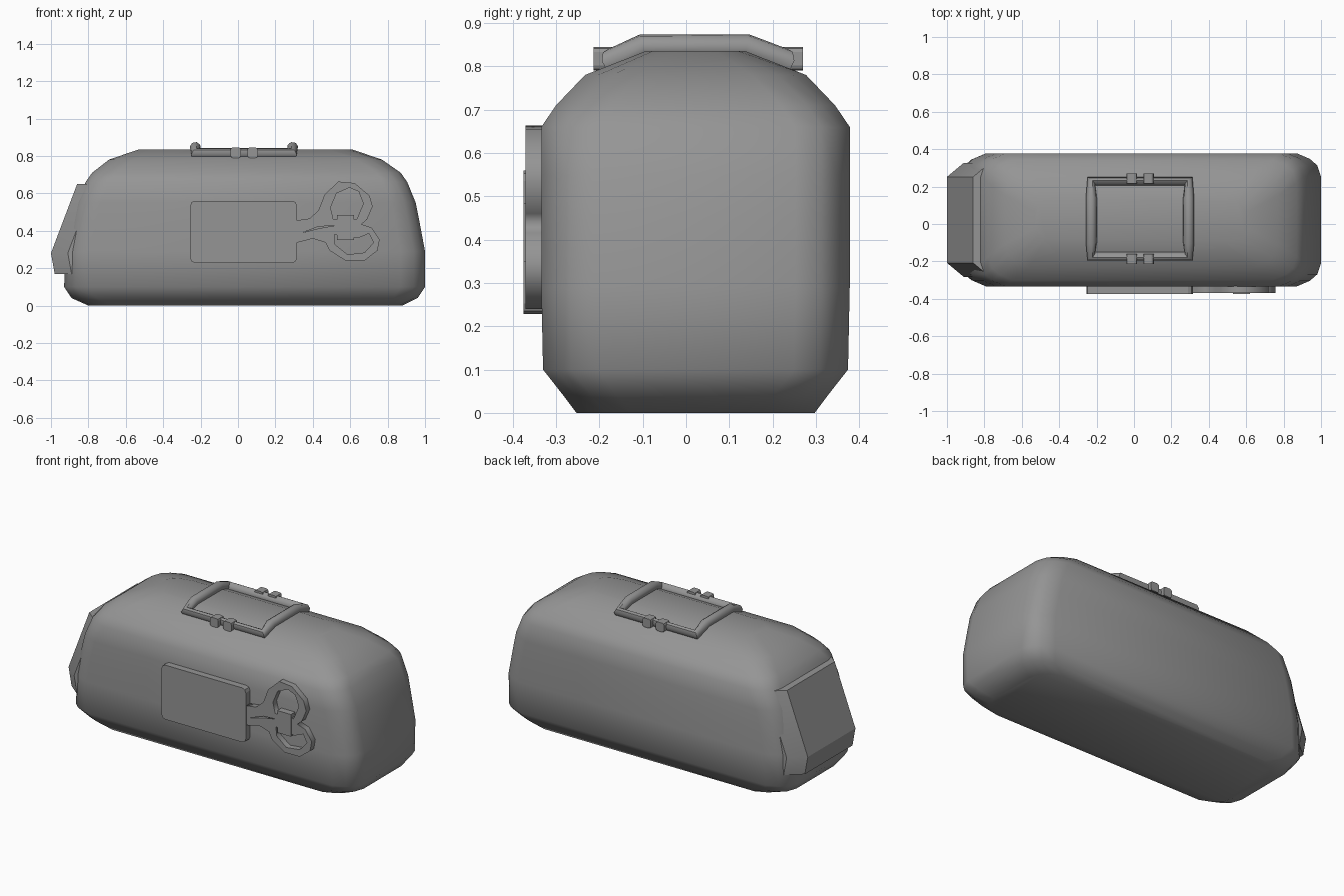
import bpy
import bmesh
import math

cube = bpy.data.objects.get("Cube")
if cube:
    bpy.data.objects.remove(cube, do_unlink=True)

GREY = (0.3, 0.3, 0.3, 1)
grey = bpy.data.materials.new("plain grey")
grey.use_nodes = True
grey.diffuse_color = GREY
grey.node_tree.nodes["Principled BSDF"].inputs["Base Color"].default_value = GREY
YC = 0.022  # centre line of the bag


def add(name, mesh, angle=None):
    obj = bpy.data.objects.new(name, mesh)
    bpy.context.collection.objects.link(obj)
    mesh.materials.clear()
    mesh.materials.append(grey)
    if angle:
        bpy.ops.object.select_all(action='DESELECT')
        obj.select_set(True)
        bpy.context.view_layer.objects.active = obj
        bpy.ops.object.shade_smooth_by_angle(angle=math.radians(angle))
    return obj


def loft(name, rings, angle=None):
    """Skin a stack of closed rings and cap both ends."""
    bm = bmesh.new()
    loops = [[bm.verts.new(p) for p in ring] for ring in rings]
    for a, b in zip(loops, loops[1:]):
        for i in range(len(a)):
            j = (i + 1) % len(a)
            bm.faces.new((a[i], a[j], b[j], b[i]))
    bm.faces.new(loops[0][::-1])
    bm.faces.new(loops[-1])
    bmesh.ops.recalc_face_normals(bm, faces=bm.faces)
    mesh = bpy.data.meshes.new(name)
    bm.to_mesh(mesh)
    bm.free()
    return add(name, mesh, angle)


def box(name, x, y, z, bevel=0.0, vertical_only=False):
    bm = bmesh.new()
    bmesh.ops.create_cube(bm, size=1)
    for v in bm.verts:
        v.co = [lo + (hi - lo) * (c + 0.5) for c, (lo, hi) in zip(v.co, (x, y, z))]
    if bevel:
        along_y = [e for e in bm.edges if abs(e.verts[0].co.y - e.verts[1].co.y) > 0.01]
        bmesh.ops.bevel(bm, geom=along_y, offset=bevel, segments=2,
                        profile=0.5, affect='EDGES')
    mesh = bpy.data.meshes.new(name)
    bm.to_mesh(mesh)
    bm.free()
    return add(name, mesh)


def curve_part(name, paths, angle=None, rotation=0, location=(0, 0, 0), **settings):
    """Turn closed poly paths into a mesh part."""
    curve = bpy.data.curves.new(name, 'CURVE')
    for key, value in settings.items():
        setattr(curve, key, value)
    for path in paths:
        spline = curve.splines.new('POLY')
        spline.points.add(len(path) - 1)
        for point, co in zip(spline.points, path):
            point.co = (*co, 0, 1)[:4] if len(co) == 2 else (*co, 1)
        spline.use_cyclic_u = True
    temp = bpy.data.objects.new(name + "_curve", curve)
    bpy.context.collection.objects.link(temp)
    graph = bpy.context.evaluated_depsgraph_get()
    mesh = bpy.data.meshes.new_from_object(temp.evaluated_get(graph))
    bpy.data.objects.remove(temp, do_unlink=True)
    obj = add(name, mesh, angle)
    obj.rotation_euler.x = rotation
    obj.location = location
    return obj


# Bag body: rounded rectangles (height, left end, right end, half depth)
def body_ring(z, x0, x1, half):
    c = min(0.125, half * 0.6)
    corner = [(0.13, 0), (0.06, 0.24), (0.02, 0.52), (0, 1)]
    quarter = [(dx, half - c * dy) for dx, dy in corner]
    ring = [(x1 - dx, y) for dx, y in quarter]
    ring += [(x1 - dx, -y) for dx, y in reversed(quarter)]
    ring += [(x0 + dx, -y) for dx, y in quarter]
    ring += [(x0 + dx, y) for dx, y in reversed(quarter)]
    return [(x, y + YC, z) for x, y in ring]


body_levels = [
    (0, -0.80, 0.88, 0.275), (0.04, -0.89, 0.96, 0.305), (0.10, -0.93, 1.0, 0.352),
    (0.29, -0.92, 1.0, 0.356), (0.45, -0.89, 0.97, 0.356), (0.55, -0.865, 0.95, 0.356),
    (0.66, -0.815, 0.905, 0.356), (0.71, -0.78, 0.87, 0.322),
    (0.78, -0.69, 0.77, 0.255), (0.835, -0.53, 0.61, 0.115)]
loft("bag_body", [body_ring(*level) for level in body_levels], 60)


# End pocket wrapped round the narrow end
def pocket_ring(z, x0, x1):
    half = [(x1, 0.305), (x0 + 0.09, 0.305), (x0, 0.23)]
    return [(x, y + YC, z) for x, y in half] + [(x, YC - y, z) for x, y in half[::-1]]


loft("end_pocket", [pocket_ring(0.17, -0.98, -0.85), pocket_ring(0.28, -1.0, -0.82),
                    pocket_ring(0.65, -0.86, -0.69)], 25)

# Carry handle: closed tube frame lying over the top
profile = [(-0.172, 0.812), (-0.10, 0.845), (0.14, 0.845), (0.228, 0.812)]
frame = [(-0.228, y, z) for y, z in profile] + [(0.292, y, z) for y, z in profile[::-1]]
curve_part("carry_handle", [frame], 50, dimensions='3D', bevel_depth=0.03,
           bevel_resolution=2)

# Clips on the handle sides
for side, y in (("front", -0.187), ("back", 0.243)):
    for label, x in (("right", -0.012), ("left", 0.078)):
        box(f"handle_clip_{side}_{label}", (x - 0.028, x + 0.028),
            (y - 0.027, y + 0.027), (0.79, 0.845), 0.012)

# Front sheath plate
box("sheath_plate", (-0.255, 0.315), (-0.375, -0.325), (0.228, 0.56), 0.025)

# Scissor grips: one outline with two finger holes and a thin slit
outline = [
    (0.31, 0.455), (0.382, 0.465), (0.43, 0.508), (0.463, 0.594), (0.537, 0.663),
    (0.623, 0.655), (0.703, 0.588), (0.72, 0.53), (0.69, 0.46), (0.66, 0.435),
    (0.714, 0.417), (0.757, 0.353), (0.746, 0.294), (0.676, 0.24), (0.575, 0.24),
    (0.49, 0.294), (0.468, 0.337), (0.40, 0.358), (0.31, 0.335)]
upper_hole = [(0.51, 0.46), (0.495, 0.524), (0.527, 0.60), (0.596, 0.63),
              (0.645, 0.61), (0.67, 0.545), (0.634, 0.46)]
lower_hole = [(0.516, 0.38), (0.52, 0.326), (0.586, 0.273), (0.676, 0.283),
              (0.725, 0.337), (0.70, 0.385), (0.64, 0.36)]
slit = [(0.345, 0.39), (0.43, 0.412), (0.52, 0.428), (0.43, 0.422)]
curve_part("scissor_grips", [outline, upper_hole, lower_hole, slit],
           rotation=math.pi / 2, location=(0, -0.348, 0),
           dimensions='2D', fill_mode='BOTH', extrude=0.022)

# Strap holding the grips
box("grip_strap", (0.528, 0.62), (-0.375, -0.33), (0.35, 0.485))
